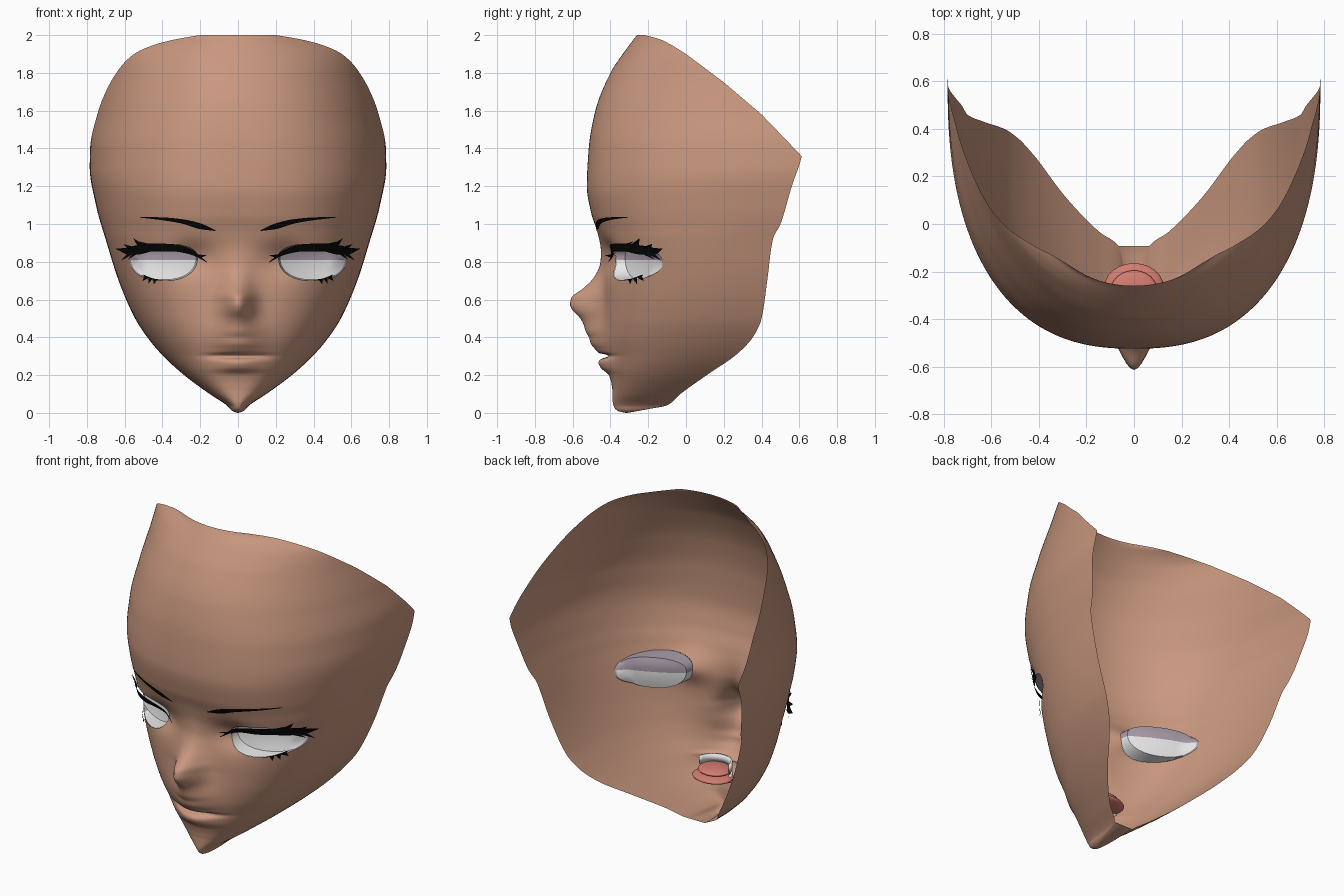
import bpy, bmesh, math
from mathutils import Vector

if "Cube" in bpy.data.objects:
    bpy.data.objects.remove(bpy.data.objects["Cube"])


def material(name, rgb):
    m = bpy.data.materials.new(name)
    m.diffuse_color = (*rgb, 1)
    m.use_nodes = True
    m.node_tree.nodes["Principled BSDF"].inputs["Base Color"].default_value = m.diffuse_color
    return m


SKIN = material("skin", (0.58, 0.31, 0.21))
WHITE = material("eye white", (0.80, 0.80, 0.80))
SHADE = material("eye lilac grey", (0.38, 0.32, 0.38))
BLACK = material("lash black", (0.002, 0.002, 0.002))
PINK = material("tongue pink", (0.65, 0.20, 0.16))


def curve(pts, smooth=True):
    """Interpolate (t, value) points, monotone cubic or linear."""
    n = len(pts)
    d = [(pts[i + 1][1] - pts[i][1]) / (pts[i + 1][0] - pts[i][0]) for i in range(n - 1)]
    m = [d[0]] + [2 * a * b / (a + b) if a * b > 0 else 0 for a, b in zip(d, d[1:])] + [d[-1]]

    def f(t):
        t = min(max(t, pts[0][0]), pts[-1][0])
        i = next((k for k in range(n - 1) if t <= pts[k + 1][0]), n - 2)
        (a, p), (b, q) = pts[i], pts[i + 1]
        h = b - a
        s = (t - a) / h
        if not smooth:
            return p + (q - p) * s
        return (p * (1 + 2 * s) * (1 - s) ** 2 + m[i] * h * s * (1 - s) ** 2
                + q * s * s * (3 - 2 * s) + m[i + 1] * h * s * s * (s - 1))
    return f


# Profiles of the face over height: half width, rear edge, slanted top edge, front, squareness
WIDTH = curve([(0, .004), (.01, .03), (.04, .06), (.1, .15), (.2, .285), (.3, .395), (.4, .48),
               (.5, .545), (.7, .632), (.9, .695), (1.1, .752), (1.3, .785), (1.4, .783),
               (1.58, .745), (1.7, .70), (1.82, .63), (1.9, .55), (1.95, .44), (1.98, .32), (2, .2)])
BACK = curve([(0, -.31), (.02, -.2), (.04, -.1), (.1, -.03), (.2, .11), (.32, .28), (.41, .36),
              (.5, .4), (.7, .43), (.92, .46), (1, .5), (1.2, .56), (1.36, .612), (1.6, .64), (2, .65)])
TOP = curve([(1.36, .612), (1.58, .4), (1.75, .2), (1.9, 0), (1.95, -.08), (1.98, -.14), (2, -.22)], False)
FRONT = curve([(0, -.32), (.01, -.36), (.03, -.38), (.06, -.388), (.15, -.39), (.22, -.40),
               (.3, -.41), (.4, -.43), (.5, -.435), (.6, -.435), (.75, -.43), (.85, -.44),
               (.95, -.465), (1.05, -.50), (1.2, -.525), (1.4, -.515), (1.6, -.48), (1.8, -.40),
               (1.9, -.335), (2, -.26)])
POWER = curve([(0, 2.2), (.08, 2.6), (.3, 2.6), (.85, 2.6), (1.05, 2.5), (1.36, 2.38), (2, 2)])
NOSE = curve([(.4, 0), (.45, .03), (.5, .085), (.55, .155), (.58, .178), (.61, .172), (.66, .11),
              (.72, .055), (.8, .02), (.9, .005), (1, 0)])
LIPS = curve([(.12, 0), (.2, .012), (.24, .05), (.265, .058), (.285, .045), (.298, 0), (.304, 0),
              (.318, .05), (.34, .065), (.37, .08), (.42, .083), (.5, .04), (.58, 0)])


def skin_y(x, z):
    """Depth of the face surface at (x, z)."""
    x = abs(x)
    p, b, f = POWER(z), BACK(z), FRONT(z)
    k = (1 - ((b - TOP(z)) / (b - f)) ** p) ** (1 / p) if z > 1.36 and TOP(z) < b else 1
    r = min(x / WIDTH(z), 1) * k
    y = b - (b - f) * max(1 - r ** p, 0) ** (1 / p)
    y -= NOSE(z) * math.exp(-(x / .08) ** 2)
    y -= LIPS(z) * math.exp(-(x / .125) ** 2.1)
    return y + .05 * math.exp(-((x - .24) / .11) ** 2 - ((z - .82) / .08) ** 2)


EX, EZ, EA = .395, .825, .18   # eye opening centre and half width


def eye_dist(x, z):
    rz = .07 if z > EZ else .125
    return (abs((abs(x) - EX) / EA) ** 2.3 + abs((z - EZ) / rz) ** 2.3) ** (1 / 2.3)


def finish(name, bm, mats):
    me = bpy.data.meshes.new(name)
    bm.to_mesh(me)
    bm.free()
    for m in mats:
        me.materials.append(m)
    me.polygons.foreach_set("use_smooth", [True] * len(me.polygons))
    ob = bpy.data.objects.new(name, me)
    bpy.context.collection.objects.link(ob)
    return ob


# Face shell, an open grid with a closed chin underside
bm = bmesh.new()
ROWS, COLS = 190, 56
grid = []
for i in range(ROWS + 1):
    z = 2 * (i / ROWS) ** 1.3
    row = []
    for j in range(-COLS, COLS + 1):
        x = WIDTH(z) * math.sin(j / COLS * math.pi / 2)
        row.append(bm.verts.new((x, skin_y(x, z), z)))
    grid.append(row)
for lo, hi in zip(grid, grid[1:]):
    for j in range(2 * COLS):
        bm.faces.new((lo[j], lo[j + 1], hi[j + 1], hi[j]))
    if hi[0].co.z < .045:
        bm.faces.new((lo[-1], lo[0], hi[0], hi[-1]))
# Eye openings: remove faces and pull the rim onto the outline
bmesh.ops.delete(bm, geom=[f for f in bm.faces
                           if eye_dist(f.calc_center_median().x, f.calc_center_median().z) < 1],
                 context='FACES')
for v in bm.verts:
    d = eye_dist(v.co.x, v.co.z)
    if v.is_boundary and d < 1.3:
        side = math.copysign(1, v.co.x)
        x = EX + (abs(v.co.x) - EX) / d
        z = EZ + (v.co.z - EZ) / d
        v.co = (side * x, skin_y(x, z), z)
finish("face", bm, [SKIN])

# Eyes: a wall running back from each opening to a nearly flat plate
for side, label in ((-1, "left"), (1, "right")):
    bm = bmesh.new()
    SEG = 32
    rings = []
    for s in (1.01, .96, .75, .5, .25):
        ring = []
        for k in range(SEG):
            a = 2 * math.pi * k / SEG
            cx, cz = math.cos(a) * EA, math.sin(a) * .1
            d = s / eye_dist(EX + cx, EZ + cz)
            x, z = EX + cx * d, EZ + cz * d
            plate = -.325 + .47 * (x - .22) + .02 * (1 - s * s)
            y = skin_y(x, z) + (.002 if s > 1 else .015)
            ring.append(bm.verts.new((side * x, y if s > 1 else max(y, plate), z)))
        rings.append(ring)
    walls = []
    for a, b in zip(rings, rings[1:]):
        for k in range(SEG):
            n = (k + 1) % SEG
            bm.faces.new((a[k], a[n], b[n], b[k]))
    bm.faces.new(rings[-1])
    bmesh.ops.bisect_plane(bm, geom=bm.verts[:] + bm.edges[:] + bm.faces[:],
                           plane_co=(0, 0, .81), plane_no=(0, 0, 1))
    for f in bm.faces:
        c = f.calc_center_median()
        wall = eye_dist(c.x, c.z) > .965
        f.material_index = int(c.z > .81 or (wall and abs(c.x) > .47))
    bmesh.ops.recalc_face_normals(bm, faces=bm.faces[:])
    if sum(f.normal.y * f.calc_area() for f in bm.faces) > 0:
        bmesh.ops.reverse_faces(bm, faces=bm.faces[:])
    eye = finish(label + "_eye", bm, [WHITE, SHADE])
    bpy.context.view_layer.objects.active = eye
    eye.select_set(True)
    bpy.ops.object.shade_smooth_by_angle(angle=math.radians(40))
    eye.select_set(False)


def plate_y(x, z, off):
    """Surface depth, running straight on beyond the eye's outer corner."""
    return skin_y(min(x, .56), z) + .9 * max(x - .56, 0) - off


def plates(name, low, high, spikes, off):
    """Thin mirrored band between two edge curves, with pointed triangles."""
    bm = bmesh.new()
    f, g = curve(low), curve(high)
    x0, x1, n = low[0][0], low[-1][0], 28
    xs = [x0 + (x1 - x0) * i / n for i in range(n + 1)]
    polys = [[(a, f(a)), (b, f(b)), (b, g(b)), (a, g(a))] for a, b in zip(xs, xs[1:])]
    for side in (1, -1):
        for poly in polys + spikes:
            vs = [bm.verts.new((side * x, plate_y(x, z, off + (.012 if t == 2 and len(poly) == 3 else 0)), z))
                  for t, (x, z) in enumerate(poly)]
            bm.faces.new(vs[::side])
    bmesh.ops.remove_doubles(bm, verts=bm.verts[:], dist=.0003)
    finish(name, bm, [BLACK])


# Eyebrows
plates("eyebrows",
       [(.12, .963), (.2, .973), (.3, 1.003), (.4, 1.02), (.52, 1.034)],
       [(.12, .967), (.2, 1.004), (.3, 1.026), (.4, 1.035), (.52, 1.038)], [], .008)
# Upper lashes with flicks at the outer corner
plates("upper_lashes",
       [(.165, .797), (.25, .838), (.35, .855), (.45, .855), (.53, .838), (.58, .838), (.645, .868)],
       [(.165, .80), (.25, .866), (.35, .894), (.45, .897), (.55, .885), (.6, .873), (.645, .87)],
       [[(.49, .885), (.53, .88), (.555, .925)], [(.45, .89), (.49, .885), (.525, .908)],
        [(.54, .875), (.58, .87), (.61, .895)], [(.54, .85), (.58, .85), (.62, .805)],
        [(.52, .85), (.55, .85), (.585, .81)], [(.20, .82), (.23, .84), (.165, .835)]], .018)
# Lower lashes
plates("lower_lashes",
       [(.40, .701), (.45, .706), (.50, .727)],
       [(.40, .704), (.45, .712), (.50, .732)],
       [[(.43, .704), (.45, .708), (.445, .68)], [(.455, .708), (.475, .716), (.475, .682)],
        [(.475, .714), (.495, .727), (.505, .698)]], .012)

# Teeth: upper and lower curved strips
for name, z0, z1 in (("upper_teeth", .295, .345), ("lower_teeth", .23, .275)):
    bm = bmesh.new()
    cols = []
    for k in range(17):
        a = (k / 16 - .5) * 2.8
        x, y = .11 * math.sin(a), -.375 + .11 * (1 - math.cos(a))
        cols.append([bm.verts.new((x, y, z)) for z in (z0, z1)])
    for a, b in zip(cols, cols[1:]):
        bm.faces.new((a[0], b[0], b[1], a[1]))
    mod = finish(name, bm, [WHITE]).modifiers.new("thickness", 'SOLIDIFY')
    mod.thickness = .012
    mod.offset = -1

# Tongue and the mouth floor below it
for name, loc, size in (("tongue", (0, -.285, .29), (.1, .09, .022)),
                        ("mouth_floor", (0, -.265, .255), (.125, .1, .024))):
    bm = bmesh.new()
    bmesh.ops.create_uvsphere(bm, u_segments=24, v_segments=12, radius=1)
    for v in bm.verts:
        v.co = Vector(loc) + Vector(c * s for c, s in zip(v.co, size))
    finish(name, bm, [PINK])
